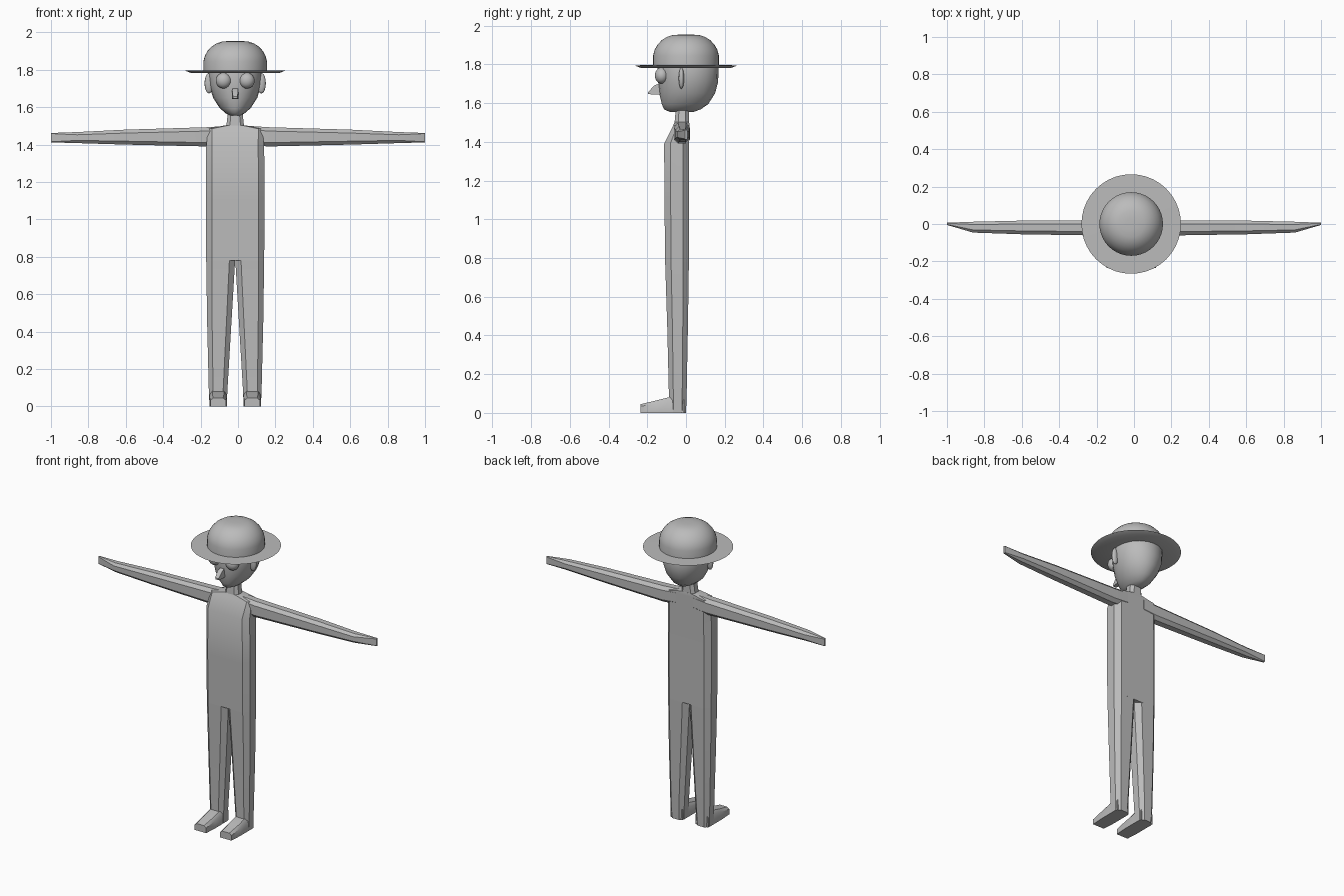
import bpy, bmesh, math
from mathutils import Vector

if "Cube" in bpy.data.objects:
    bpy.data.objects.remove(bpy.data.objects["Cube"])

CX = -0.015  # centre line of the body

grey = bpy.data.materials.new("plain grey")
grey.diffuse_color = (0.5, 0.5, 0.5, 1)
grey.use_nodes = True
grey.node_tree.nodes["Principled BSDF"].inputs["Base Color"].default_value = grey.diffuse_color


def finish(name, bm, angle=40):
    bmesh.ops.recalc_face_normals(bm, faces=bm.faces)
    mesh = bpy.data.meshes.new(name)
    bm.to_mesh(mesh)
    bm.free()
    mesh.materials.append(grey)
    obj = bpy.data.objects.new(name, mesh)
    bpy.context.collection.objects.link(obj)
    bpy.ops.object.select_all(action='DESELECT')
    obj.select_set(True)
    bpy.context.view_layer.objects.active = obj
    bpy.ops.object.shade_smooth_by_angle(angle=math.radians(angle))
    return obj


def loft(name, rings, angle=40):
    """Skin a row of equal-sized rings and cap both ends."""
    bm = bmesh.new()
    rows = [[bm.verts.new(p) for p in ring] for ring in rings]
    n = len(rows[0])
    for a, b in zip(rows, rows[1:]):
        for i in range(n):
            j = (i + 1) % n
            bm.faces.new((a[i], a[j], b[j], b[i]))
    bm.faces.new(rows[0][::-1])
    bm.faces.new(rows[-1])
    return finish(name, bm, angle)


def octagon(u0, u1, v0, v1, cut=0.25):
    """Rectangle with cut corners."""
    c = min(u1 - u0, v1 - v0) * cut
    return [(u0 + c, v0), (u1 - c, v0), (u1, v0 + c), (u1, v1 - c),
            (u1 - c, v1), (u0 + c, v1), (u0, v1 - c), (u0, v0 + c)]


def flat_ring(z, x0, x1, y0, y1, cut=0.25):
    return [(x, y, z) for x, y in octagon(x0, x1, y0, y1, cut)]


def ellipsoid(name, centre, radii, segs=20, rows=12):
    bm = bmesh.new()
    bmesh.ops.create_uvsphere(bm, u_segments=segs, v_segments=rows, radius=1)
    for v in bm.verts:
        v.co = Vector([c + r * p for c, r, p in zip(centre, radii, v.co)])
    return finish(name, bm, 60)


def lathe(name, profile, segs=40, angle=40):
    turns = [2 * math.pi * i / segs for i in range(segs)]
    return loft(name, [[(CX + r * math.cos(t), r * math.sin(t), z) for t in turns]
                       for r, z in profile], angle)


# Torso: z, half width, front y, back y
torso = [(0.78, 0.155, -0.108, 0.015), (1.1, 0.157, -0.111, 0.016),
         (1.39, 0.155, -0.113, 0.016), (1.485, 0.145, -0.066, 0.018),
         (1.503, 0.055, -0.058, 0.016)]
loft("torso", [flat_ring(z, CX - w, CX + w, f, b) for z, w, f, b in torso])

# Neck
neck = [(1.46, 0.06, -0.062, 0.016), (1.51, 0.046, -0.058, 0.015),
        (1.6, 0.036, -0.05, 0.015)]
loft("neck", [flat_ring(z, CX - w, CX + w, f, b) for z, w, f, b in neck])

# Legs, feet and arms: one per side
leg = [(0.0, 0.045, 0.137, -0.088, 0.0), (0.08, 0.042, 0.141, -0.088, 0.003),
       (0.45, 0.02, 0.150, -0.097, 0.01), (0.79, 0.0, 0.155, -0.108, 0.015)]
foot = [(-0.235, 0.05, 0.132, 0.045), (-0.15, 0.045, 0.137, 0.065),
        (-0.08, 0.045, 0.137, 0.083), (-0.01, 0.047, 0.135, 0.085)]
arm = [(0.06, -0.06, 0.018, 1.40, 1.5), (0.16, -0.062, 0.02, 1.39, 1.493),
       (0.6, -0.055, 0.018, 1.40, 1.48), (0.86, -0.046, 0.012, 1.408, 1.467),
       (1.0, -0.005, 0.007, 1.412, 1.462)]
for side, s in (("left", 1), ("right", -1)):
    loft(side + "_leg", [[(CX + s * x, y, z) for x, y, z in flat_ring(h, *r)]
                         for h, *r in leg])
    loft(side + "_foot", [[(CX + s * x, y, z) for x, z in
                           ((a, 0), (b, 0), (b, h * 0.75), (b - 0.015, h),
                            (a + 0.015, h), (a, h * 0.75))]
                          for y, a, b, h in foot])
    loft(side + "_arm", [[(s * x, y, z) for y, z in octagon(*r)]
                         for x, *r in arm])
    # Ears and round eyes
    ellipsoid(side + "_ear", (CX + s * 0.14, -0.024, 1.728), (0.024, 0.014, 0.055), 12, 8)
    ellipsoid(side + "_eye", (CX + s * 0.062, -0.125, 1.742), (0.042, 0.036, 0.042))

# Head: z, half width, front y, back y
head = [(1.555, 0.028, -0.085, 0.04), (1.567, 0.05, -0.113, 0.075),
        (1.595, 0.083, -0.125, 0.115), (1.65, 0.118, -0.138, 0.15),
        (1.71, 0.137, -0.144, 0.166), (1.78, 0.145, -0.146, 0.168),
        (1.84, 0.13, -0.13, 0.14)]
turns = [2 * math.pi * i / 20 for i in range(20)]
loft("head", [[(CX + w * math.cos(t), (f + b) / 2 + (b - f) / 2 * math.sin(t), z)
               for t in turns] for z, w, f, b in head], 50)

# Nose: wedge that widens towards its tip
loft("nose", [[(CX - 0.012, -0.13, 1.705), (CX + 0.012, -0.13, 1.705),
               (CX + 0.016, -0.13, 1.645), (CX - 0.016, -0.13, 1.645)],
              [(CX - 0.016, -0.165, 1.69), (CX + 0.016, -0.165, 1.69),
               (CX + 0.018, -0.165, 1.645), (CX - 0.018, -0.165, 1.645)],
              [(CX - 0.012, -0.196, 1.656), (CX + 0.012, -0.196, 1.656),
               (CX + 0.01, -0.196, 1.646), (CX - 0.01, -0.196, 1.646)]])

# Hat: thin brim and domed crown
lathe("hat_brim", [(0.1, 1.782), (0.235, 1.782), (0.266, 1.795), (0.1, 1.797)], angle=30)
lathe("hat_crown", [(0.17, 1.785), (0.17, 1.845), (0.162, 1.875), (0.147, 1.902),
                    (0.124, 1.926), (0.098, 1.942), (0.07, 1.951), (0.03, 1.954)])
